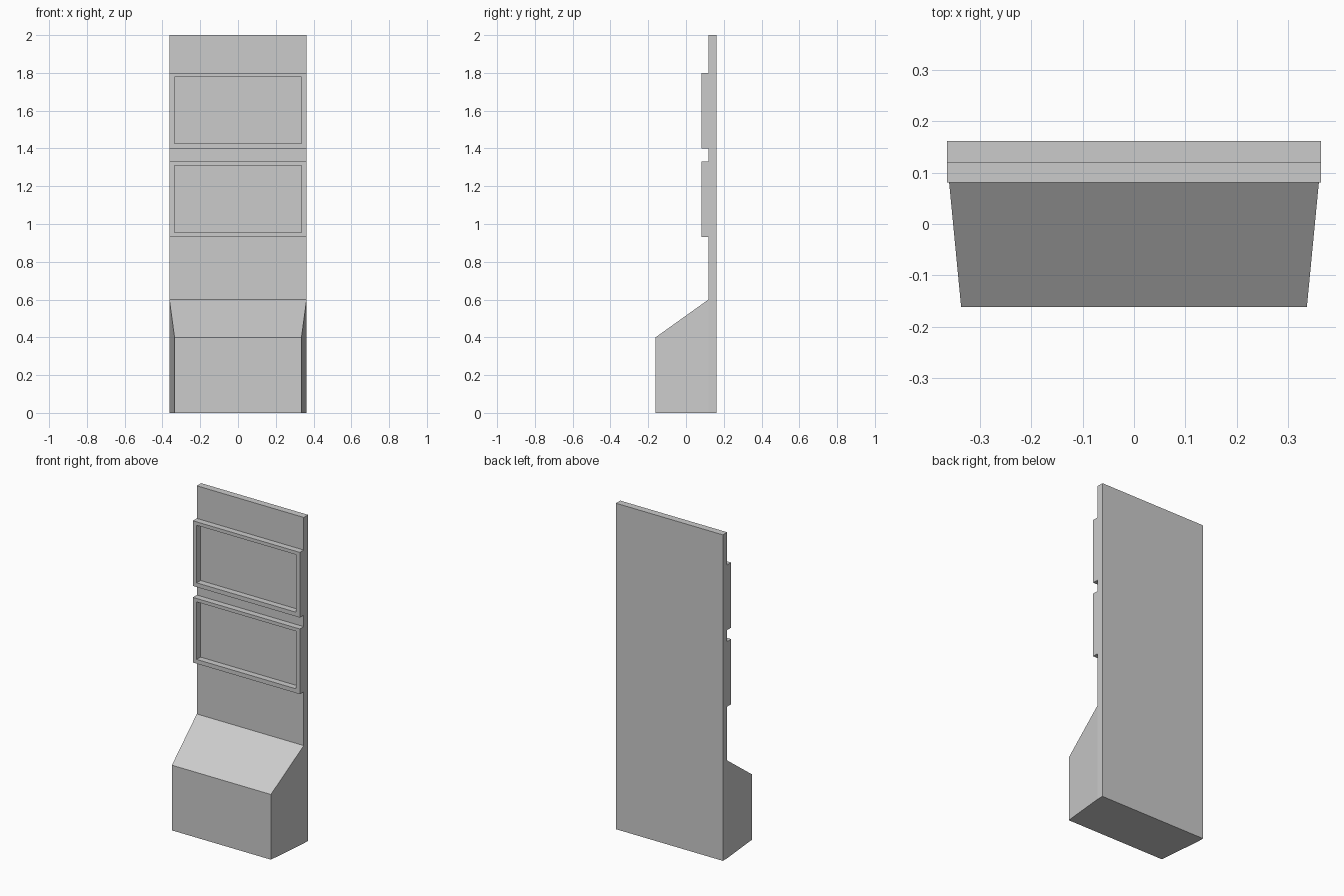
import bpy, bmesh

if "Cube" in bpy.data.objects:
    bpy.data.objects.remove(bpy.data.objects["Cube"])

HALF_W = 0.363        # half width of the back panel
FRONT_W = 0.336       # half width of the console front
BACK, PANEL, FRAME, FRONT = 0.161, 0.119, 0.081, -0.161

# Side profile (y, z), starting at the panel/console seam on the floor
profile = [(PANEL, 0), (BACK, 0), (BACK, 2), (PANEL, 2)]
screens = [(1.40, 1.80), (0.93, 1.33)]
for lo, hi in screens:
    profile += [(PANEL, hi), (FRAME, hi), (FRAME, lo), (PANEL, lo)]
profile += [(PANEL, 0.6), (FRONT, 0.4), (FRONT, 0)]

bm = bmesh.new()


def side(sign):
    return [bm.verts.new((sign * (FRONT_W if y == FRONT else HALF_W), y, z))
            for y, z in profile]


left, right = side(-1), side(1)
n = len(profile)

# Skin across the width
strips = [bm.faces.new((left[i], left[(i + 1) % n], right[(i + 1) % n], right[i]))
          for i in range(n)]

# Side walls: flat panel edge plus the tapered console cheek
for s in (left, right):
    bm.faces.new(s[:n - 2])
    bm.faces.new((s[n - 3], s[n - 2], s[n - 1], s[0]))
bmesh.ops.recalc_face_normals(bm, faces=bm.faces[:])

# Screen recesses: inset the frame fronts and push them back to the panel
for k in range(len(screens)):
    face = strips[5 + 4 * k]
    bmesh.ops.inset_region(bm, faces=[face], thickness=0.026, use_even_offset=True)
    mid = face.calc_center_median().z
    for v in face.verts:
        if v.co.z > mid:
            v.co.z += 0.005
    ring = bmesh.ops.extrude_discrete_faces(bm, faces=[face])["faces"]
    for f in ring:
        for v in f.verts:
            v.co.y = PANEL

bmesh.ops.recalc_face_normals(bm, faces=bm.faces[:])
mesh = bpy.data.meshes.new("kiosk_cabinet")
bm.to_mesh(mesh)
bm.free()
bpy.context.collection.objects.link(bpy.data.objects.new("kiosk_cabinet", mesh))
